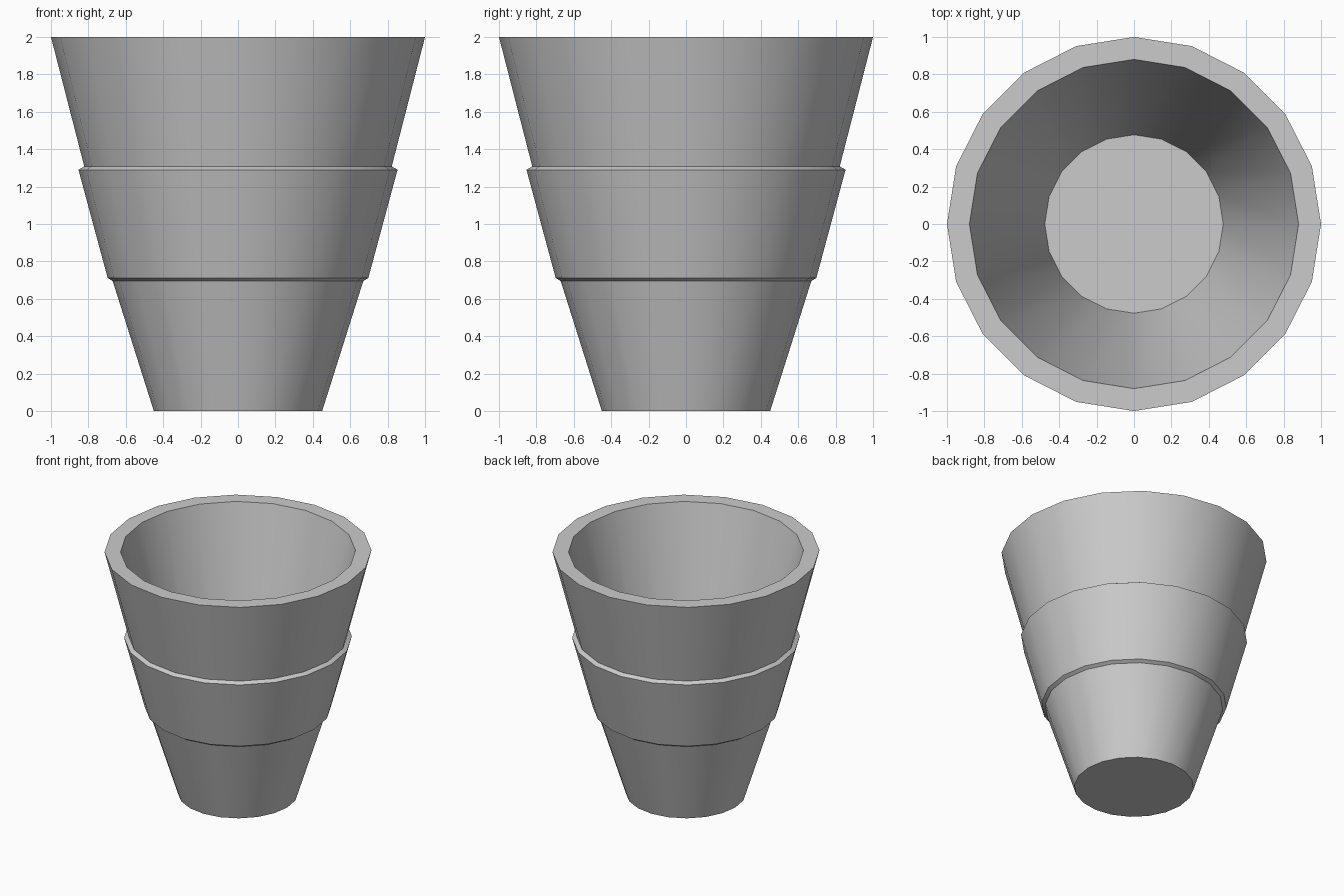
import bpy, bmesh, math

if "Cube" in bpy.data.objects:
    bpy.data.objects.remove(bpy.data.objects["Cube"])

SIDES = 20


def lathe(name, profile):
    """Revolve (radius, z) points about z and cap both ends."""
    bm = bmesh.new()
    rings = []
    for r, z in profile:
        rings.append([bm.verts.new((r * math.cos(2 * math.pi * i / SIDES),
                                    r * math.sin(2 * math.pi * i / SIDES), z))
                      for i in range(SIDES)])
    for a, b in zip(rings, rings[1:]):
        for i in range(SIDES):
            j = (i + 1) % SIDES
            bm.faces.new((a[i], a[j], b[j], b[i]))
    bm.faces.new(rings[0][::-1])
    bm.faces.new(rings[-1])
    bmesh.ops.recalc_face_normals(bm, faces=bm.faces)
    mesh = bpy.data.meshes.new(name)
    bm.to_mesh(mesh)
    bm.free()
    obj = bpy.data.objects.new(name, mesh)
    bpy.context.collection.objects.link(obj)
    bpy.context.view_layer.objects.active = obj
    obj.select_set(True)
    bpy.ops.object.shade_smooth_by_angle(angle=math.radians(30))
    obj.select_set(False)
    return obj


# Tapered cup with a raised grip band, thick rim and inner floor
lathe("cup", [
    (0.45, 0.0), (0.67, 0.695),        # lower wall
    (0.697, 0.712), (0.853, 1.29),     # raised band
    (0.822, 1.308), (1.0, 2.0),        # upper wall
    (0.88, 2.0), (0.477, 0.25),        # rim and inside wall
])
